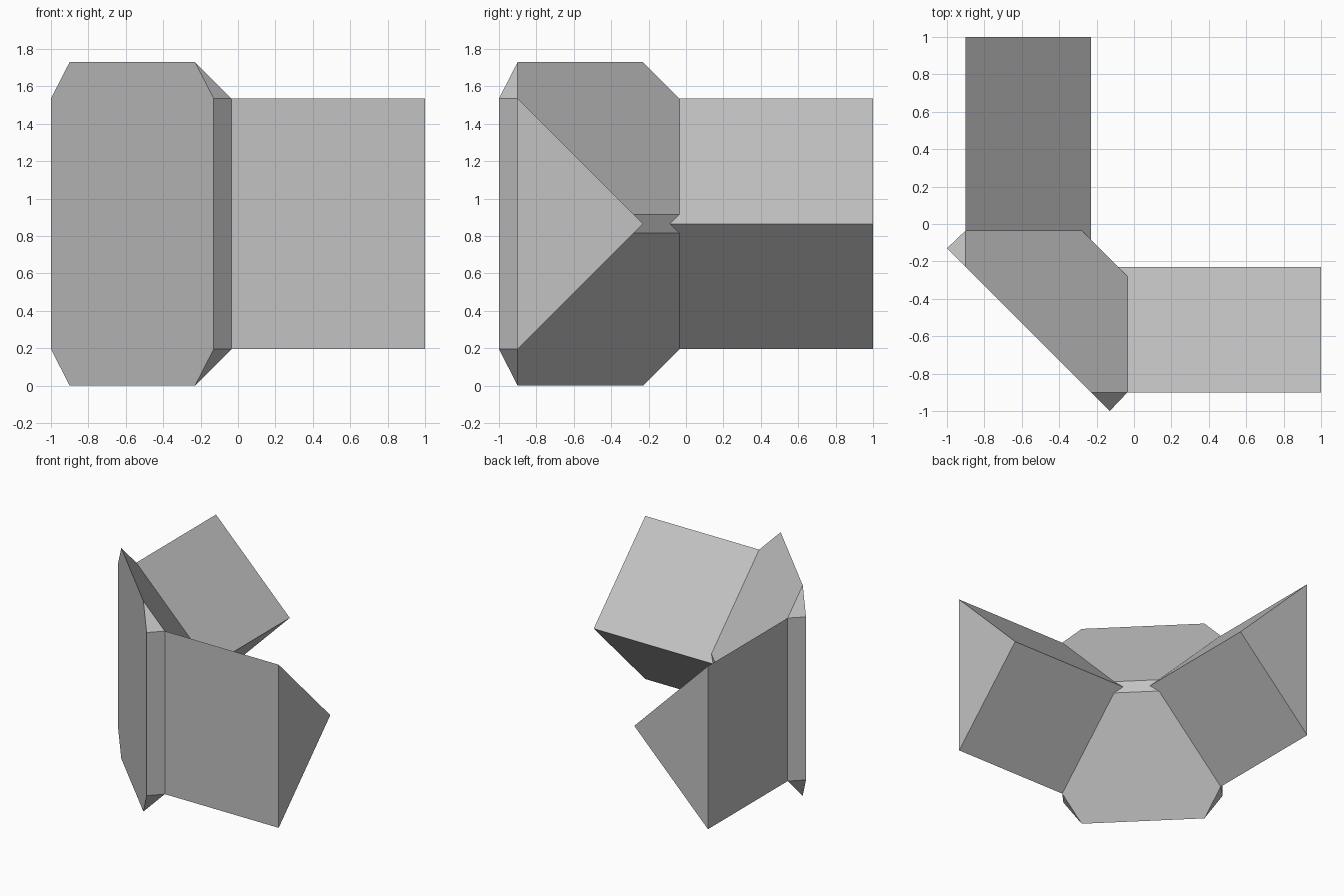
import bpy
import bmesh
import math

cube = bpy.data.objects.get("Cube")
if cube:
    bpy.data.objects.remove(cube, do_unlink=True)

MID = 0.865          # height of the horizontal symmetry plane
HALF = 0.67          # half height of each prism, equal to its depth
OUTER, INNER = -0.9, -0.23
JOINT = -0.035       # where the prisms leave the corner body
NOTCH = -0.28        # ends of the narrow inner face

grey = bpy.data.materials.new("light grey")
grey.use_nodes = True
colour = (0.54, 0.54, 0.54, 1)
grey.diffuse_color = colour
grey.node_tree.nodes["Principled BSDF"].inputs["Base Color"].default_value = colour


def convex_part(name, points):
    """Make a flat-shaded convex solid around the points."""
    bm = bmesh.new()
    for p in points:
        bm.verts.new(p)
    bmesh.ops.convex_hull(bm, input=bm.verts[:])
    bmesh.ops.dissolve_limit(bm, angle_limit=math.radians(1),
                             verts=bm.verts[:], edges=bm.edges[:])
    bmesh.ops.recalc_face_normals(bm, faces=bm.faces[:])
    mesh = bpy.data.meshes.new(name)
    bm.to_mesh(mesh)
    bm.free()
    mesh.materials.append(grey)
    obj = bpy.data.objects.new(name, mesh)
    bpy.context.collection.objects.link(obj)


def swap(points):
    """Mirror across the diagonal plane x = y."""
    return [(y, x, z) for x, y, z in points]


# Triangular arms, starting inside the corner body
section = [(OUTER, MID - HALF), (OUTER, MID + HALF), (INNER, MID)]
arm = [(x, y, z) for x in (-0.085, 1) for y, z in section]
convex_part("side_arm", arm)
convex_part("back_arm", swap(arm))

# Corner body: bevelled diagonal plate tapering to the narrow inner face
half_body = []
for s in (-1, 1):
    half_body += [
        (INNER, OUTER, MID + s * MID),        # top or bottom plate corner
        (-0.13, -1, MID + s * HALF),          # side plate corner
        (JOINT, OUTER, MID + s * HALF),       # outer joint corner
        (JOINT, NOTCH, MID + s * 0.05),       # inner joint corner
    ]
convex_part("corner_body", half_body + swap(half_body))
